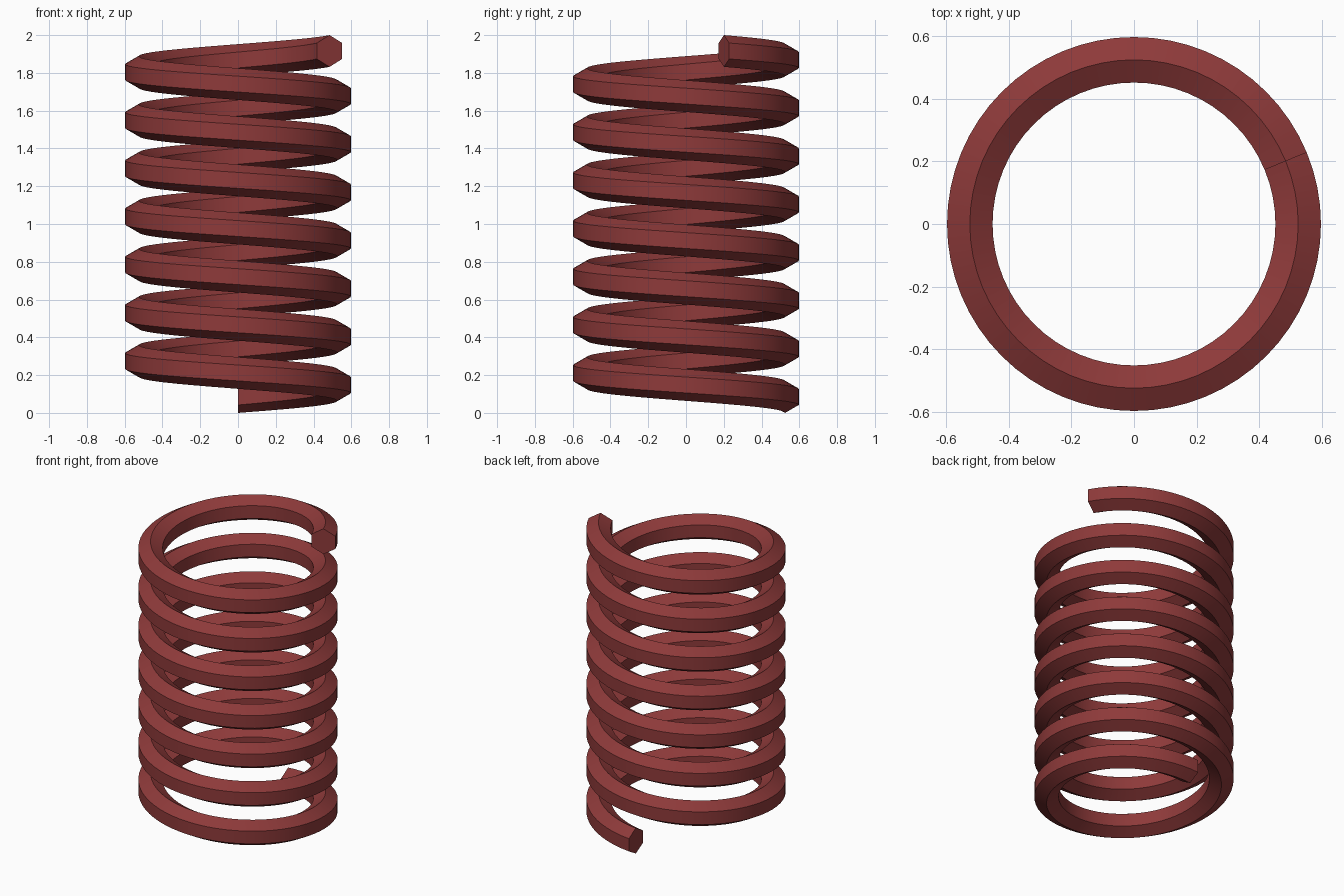
import bpy
import bmesh
from math import cos, sin, pi, radians

cube = bpy.data.objects.get("Cube")
if cube:
    bpy.data.objects.remove(cube, do_unlink=True)

# Spring dimensions
COIL_RADIUS = 0.5245
WIRE_RADIUS = 0.084
SIDES = 6
STEPS_PER_TURN = 64
TURNS = 7 + 3 / 16
STEPS = round(STEPS_PER_TURN * TURNS)
RISE = 2 - 2 * WIRE_RADIUS

# Painted metal
red = bpy.data.materials.new("dark_red_paint")
red.use_nodes = True
colour = (0.27, 0.042, 0.042, 1)
red.diffuse_color = colour
red.node_tree.nodes["Principled BSDF"].inputs["Base Color"].default_value = colour


def wire_ring(bm, step):
    """Hexagonal wire section standing in the radial plane at one step."""
    turn = pi / 2 - 2 * pi * step / STEPS_PER_TURN
    height = WIRE_RADIUS + RISE * step / STEPS
    ring = []
    for side in range(SIDES):
        a = pi / 2 + 2 * pi * side / SIDES
        r = COIL_RADIUS + WIRE_RADIUS * cos(a)
        ring.append(bm.verts.new((r * cos(turn), r * sin(turn),
                                  height + WIRE_RADIUS * sin(a))))
    return ring


# Coil: sweep the section clockwise up the helix and cap both ends
bm = bmesh.new()
rings = [wire_ring(bm, step) for step in range(STEPS + 1)]
for low, high in zip(rings, rings[1:]):
    for i in range(SIDES):
        j = (i + 1) % SIDES
        bm.faces.new((low[i], low[j], high[j], high[i]))
bm.faces.new(rings[0])
bm.faces.new(rings[-1])
bmesh.ops.recalc_face_normals(bm, faces=bm.faces)

mesh = bpy.data.meshes.new("coil_spring")
bm.to_mesh(mesh)
bm.free()
mesh.materials.append(red)
spring = bpy.data.objects.new("coil_spring", mesh)
bpy.context.collection.objects.link(spring)

# Smooth along the wire, crisp along its ridges
bpy.ops.object.select_all(action="DESELECT")
spring.select_set(True)
bpy.context.view_layer.objects.active = spring
bpy.ops.object.shade_smooth_by_angle(angle=radians(30))
